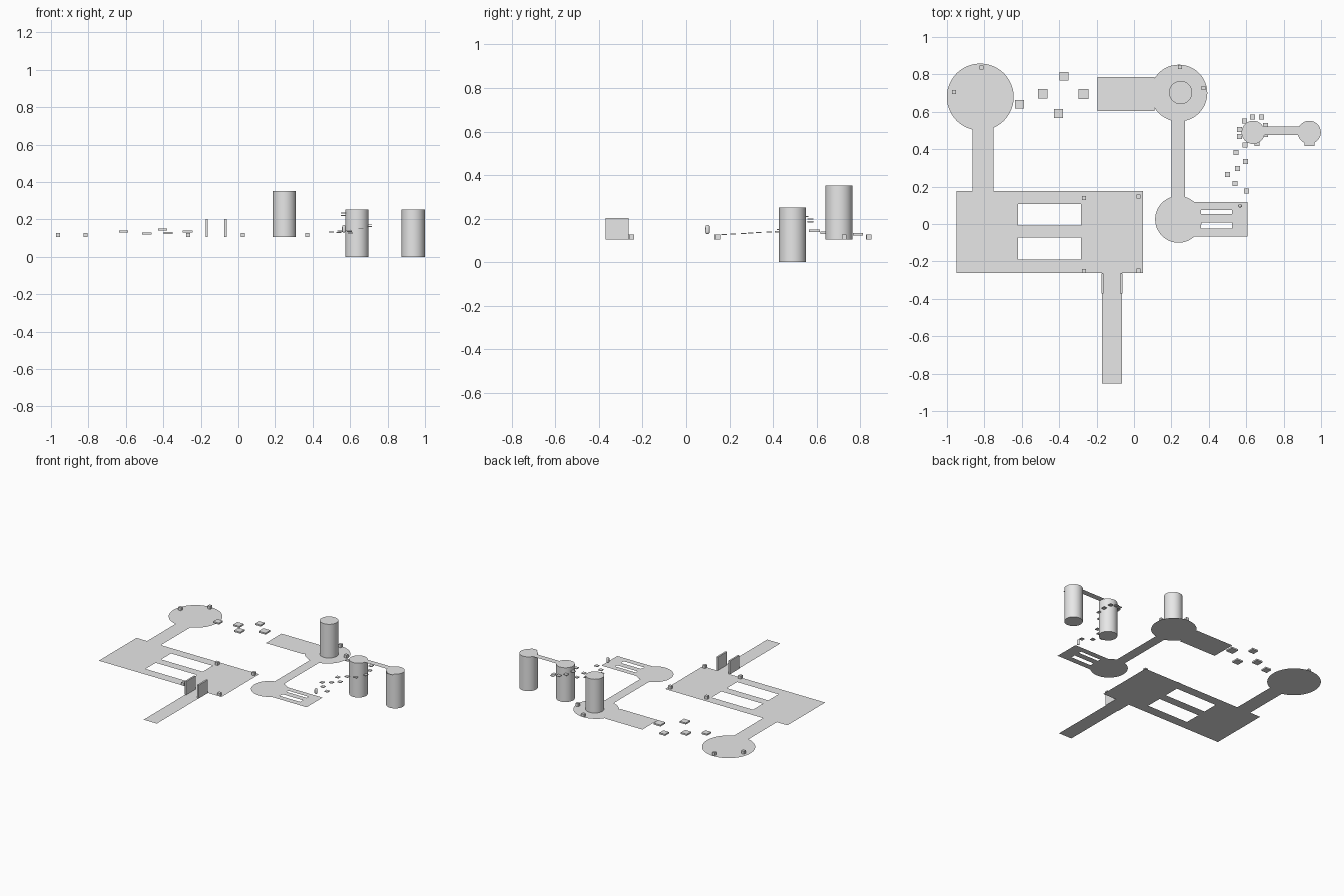
import bpy, bmesh
from mathutils import Matrix, Vector

cube = bpy.data.objects.get("Cube")
if cube:
    bpy.data.objects.remove(cube, do_unlink=True)

grey = bpy.data.materials.new("light_grey")
grey.use_nodes = True
grey.diffuse_color = (0.8, 0.8, 0.8, 1)
grey.node_tree.nodes["Principled BSDF"].inputs["Base Color"].default_value = (0.8, 0.8, 0.8, 1)

FLOOR = 0.105
ROOF = 0.252


def finish(name, bm, smooth=False):
    mesh = bpy.data.meshes.new(name)
    bm.to_mesh(mesh)
    bm.free()
    mesh.materials.append(grey)
    ob = bpy.data.objects.new(name, mesh)
    bpy.context.collection.objects.link(ob)
    if smooth:
        bpy.ops.object.select_all(action='DESELECT')
        ob.select_set(True)
        bpy.context.view_layer.objects.active = ob
        bpy.ops.object.shade_smooth_by_angle()
    return ob


def grid_floor(name, xs, ys, holes=(), z=FLOOR):
    """Flat sheet of cells between the given lines, leaving out the holes."""
    bm = bmesh.new()
    verts = [[bm.verts.new((x, y, z)) for y in ys] for x in xs]
    for i in range(len(xs) - 1):
        for j in range(len(ys) - 1):
            if (i, j) not in holes:
                bm.faces.new((verts[i][j], verts[i + 1][j],
                              verts[i + 1][j + 1], verts[i][j + 1]))
    loose = [v for v in bm.verts if not v.link_faces]
    bmesh.ops.delete(bm, geom=loose, context='VERTS')
    return finish(name, bm)


def disc(name, x, y, r):
    bm = bmesh.new()
    bmesh.ops.create_circle(bm, cap_ends=True, segments=48, radius=r,
                            matrix=Matrix.Translation((x, y, FLOOR)))
    bmesh.ops.recalc_face_normals(bm, faces=bm.faces)
    for f in bm.faces:
        if f.normal.z < 0:
            f.normal_flip()
    return finish(name, bm)


def box(name, centre, size):
    bm = bmesh.new()
    bmesh.ops.create_cube(bm, size=1, matrix=Matrix.Translation(centre)
                          @ Matrix.Diagonal(Vector(size).to_4d()))
    return finish(name, bm)


def tower(name, x, y, r, z0, z1):
    bm = bmesh.new()
    bmesh.ops.create_cone(bm, cap_ends=True, segments=32, radius1=r, radius2=r,
                          depth=z1 - z0,
                          matrix=Matrix.Translation((x, y, (z0 + z1) / 2)))
    return finish(name, bm, True)


# Main hall with two openings, and its corridors
grid_floor("main_floor", (-0.949, -0.62, -0.283, 0.048),
           (-0.262, -0.19, -0.072, -0.008, 0.107, 0.176), {(1, 1), (1, 3)})
grid_floor("north_corridor", (-0.863, -0.751), (0.176, 0.52))
grid_floor("south_corridor", (-0.171, -0.064), (-0.853, -0.262))
for side, x in (("right", -0.169), ("left", -0.068)):
    box("gate_wall_" + side, (x, -0.317, 0.154), (0.012, 0.107, 0.098))

# Round rooms
disc("large_round_floor", -0.822, 0.679, 0.179)
disc("tower_round_floor", 0.24, 0.70, 0.152)
disc("small_round_floor", 0.238, 0.025, 0.125)
grid_floor("landing_floor", (-0.195, 0.11), (0.604, 0.786))
grid_floor("link_corridor", (0.2, 0.273), (0.14, 0.56))

# Barred floor beside the small round room
grid_floor("barred_floor", (0.32, 0.358, 0.523, 0.607),
           (-0.068, -0.024, 0.008, 0.053, 0.075, 0.117), {(1, 1), (1, 3)})
bm = bmesh.new()
bmesh.ops.create_uvsphere(bm, u_segments=16, v_segments=10, radius=0.01)
for v in bm.verts:
    v.co.z += 0.011 if v.co.z > 0 else -0.011
    v.co += Vector((0.567, 0.098, 0.15))
finish("capsule_marker", bm, True)

# Towers and the high bridge
tower("central_tower", 0.249, 0.703, 0.062, FLOOR, 0.353)
tower("spiral_tower", 0.637, 0.49, 0.062, 0, ROOF)
tower("far_tower", 0.937, 0.49, 0.062, 0, ROOF)
grid_floor("high_bridge", (0.69, 0.885), (0.476, 0.52), z=ROOF)
grid_floor("far_tower_ledge", (0.912, 0.965), (0.418, 0.45), z=ROOF)

# Small cubes standing on the floors
for i, (x, y) in enumerate([(-0.267, 0.139), (0.024, 0.147), (-0.267, -0.252),
                            (0.024, -0.25), (-0.963, 0.706), (-0.816, 0.837),
                            (0.246, 0.84), (0.372, 0.727)]):
    box(f"floor_cube_{i + 1}", (x, y, FLOOR + 0.011), (0.022, 0.022, 0.022))

# Floating blocks between the round rooms
for i, (x, y, z, s) in enumerate([(-0.612, 0.641, 0.136, 0.046),
                                  (-0.487, 0.697, 0.125, 0.05),
                                  (-0.374, 0.789, 0.128, 0.046),
                                  (-0.404, 0.591, 0.145, 0.05),
                                  (-0.27, 0.695, 0.136, 0.056)]):
    box(f"floating_block_{i + 1}", (x, y, z), (s, s, 0.011))

# Stepping stones that lead to the spiral tower and climb around it
approach = [(0.602, 0.176), (0.54, 0.217), (0.5, 0.265), (0.553, 0.297),
            (0.596, 0.334), (0.545, 0.382), (0.593, 0.422)]
spiral = [(0.658, 0.43), (0.703, 0.478), (0.703, 0.527), (0.682, 0.572),
          (0.634, 0.572), (0.59, 0.55), (0.564, 0.505), (0.564, 0.468)]
for i, (x, y) in enumerate(approach):
    box(f"approach_step_{i + 1}", (x, y, 0.128 + 0.002 * i), (0.026, 0.026, 0.005))
for i, (x, y) in enumerate(spiral):
    box(f"spiral_step_{i + 1}", (x, y, 0.15 + 0.012 * i), (0.026, 0.026, 0.005))
